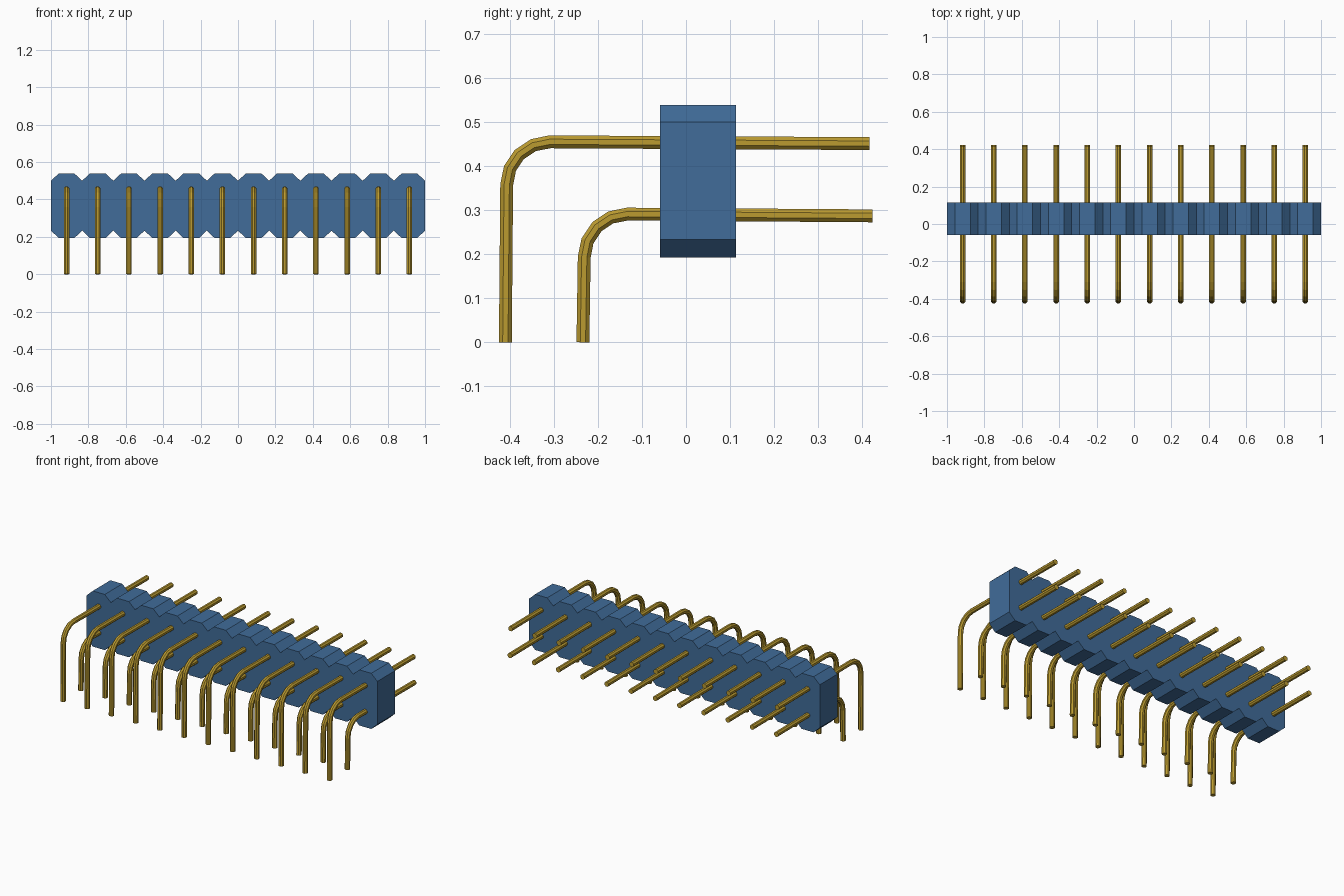
import bpy, bmesh, math
from mathutils import Vector

cube = bpy.data.objects.get("Cube")
if cube:
    bpy.data.objects.remove(cube, do_unlink=True)


def material(name, rgb):
    m = bpy.data.materials.new(name)
    m.diffuse_color = (*rgb, 1)
    m.use_nodes = True
    bsdf = next(n for n in m.node_tree.nodes if n.type == 'BSDF_PRINCIPLED')
    bsdf.inputs["Base Color"].default_value = (*rgb, 1)
    return m


BLUE = material("blue plastic", (0.052, 0.15, 0.32))
GOLD = material("gold metal", (0.50, 0.33, 0.03))

COUNT, PITCH = 12, 1 / 6


def add_object(name, bm, mat):
    bmesh.ops.recalc_face_normals(bm, faces=bm.faces)
    mesh = bpy.data.meshes.new(name)
    bm.to_mesh(mesh)
    bm.free()
    mesh.materials.append(mat)
    ob = bpy.data.objects.new(name, mesh)
    bpy.context.collection.objects.link(ob)
    return ob


# Housing: one notched outline extruded front to back
def housing():
    y0, y1 = -0.059, 0.114
    low, low_in, high_in, high = 0.193, 0.233, 0.50, 0.539
    bottom, top = [], []
    for i in range(COUNT):
        x = -1 + i * PITCH
        bottom += [(x, low_in), (x + 0.042, low), (x + PITCH - 0.042, low)]
        top += [(x, high_in), (x + 0.042, high), (x + PITCH - 0.042, high)]
    outline = bottom + [(1, low_in), (1, high_in)] + top[::-1]
    bm = bmesh.new()
    face = bm.faces.new([bm.verts.new((x, y0, z)) for x, z in outline])
    ext = bmesh.ops.extrude_face_region(bm, geom=[face])
    bmesh.ops.translate(bm, vec=(0, y1 - y0, 0),
                        verts=[v for v in ext["geom"] if isinstance(v, bmesh.types.BMVert)])
    add_object("housing", bm, BLUE)


# Right-angle pin: octagonal tube swept along an L path with a rounded corner
def pin_mesh(y_leg, z_arm, y_end, bend=0.098, radius=0.0158, sides=8, steps=4):
    path = [Vector((0, y_leg - 0.003, 0))]
    for k in range(steps + 1):
        a = math.pi / 2 * k / steps
        path.append(Vector((0, y_leg + bend * (1 - math.cos(a)),
                            z_arm - bend * (1 - math.sin(a)))))
    path.append(Vector((0, y_end, z_arm - 0.004)))
    bm = bmesh.new()
    rings = []
    for i, p in enumerate(path):
        d_in = (p - path[max(i - 1, 0)]).normalized()
        d_out = (path[min(i + 1, len(path) - 1)] - p).normalized()
        tangent = (d_in + d_out).normalized()
        side = Vector((1, 0, 0)).cross(tangent)
        ring = []
        for s in range(sides):
            a = 2 * math.pi * (s + 0.5) / sides
            ring.append(bm.verts.new(p + radius * (Vector((math.cos(a), 0, 0)) + side * math.sin(a))))
        rings.append(ring)
    for a, b in zip(rings, rings[1:]):
        for s in range(sides):
            t = (s + 1) % sides
            bm.faces.new((a[s], a[t], b[t], b[s]))
    bm.faces.new(rings[0])
    bm.faces.new(rings[-1])
    return bm


# Two rows of pins sharing one mesh per row
def pin_row(name, *shape):
    first = add_object(f"{name}_1", pin_mesh(*shape), GOLD)
    for i in range(COUNT):
        ob = first if i == 0 else bpy.data.objects.new(f"{name}_{i + 1}", first.data)
        if i:
            bpy.context.collection.objects.link(ob)
        ob.location.x = -1 + (i + 0.5) * PITCH


housing()
pin_row("upper_pin", -0.407, 0.455, 0.416)
pin_row("lower_pin", -0.231, 0.291, 0.423)
